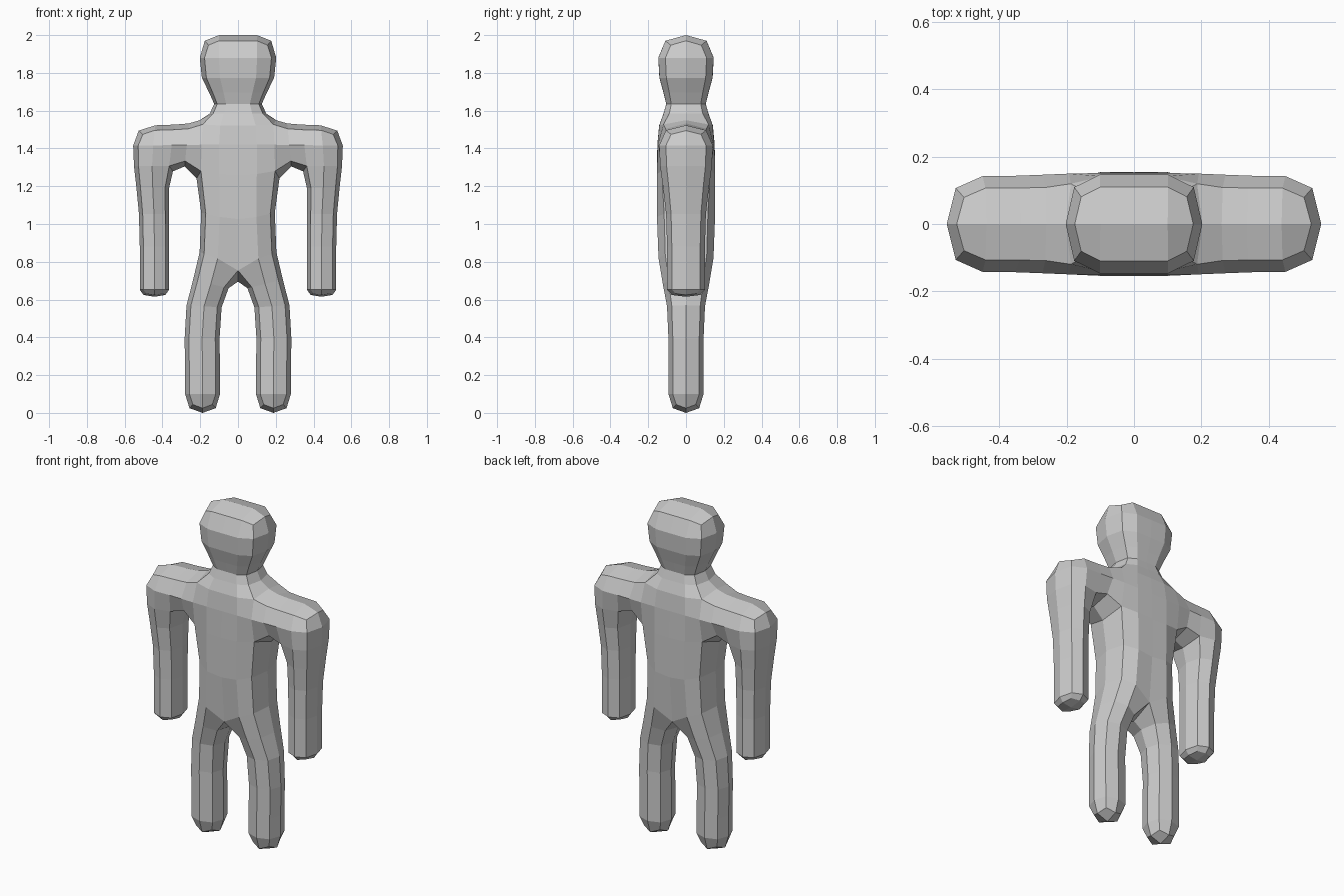
import bpy
import bmesh

if "Cube" in bpy.data.objects:
    bpy.data.objects.remove(bpy.data.objects["Cube"])

# Control cage of the right half: name -> (x, half depth, z)
P = {
    # centre line, crotch to crown
    "c0": (0, .15, .73), "a0": (0, .155, 1.3), "r0": (0, .15, 1.54),
    "n0": (0, .09, 1.63), "m0": (0, .15, 1.76), "t0": (0, .145, 2.0),
    # hip, armpit, shoulder root, neck, cheek, crown
    "c1": (.19, .155, .82), "a1": (.20, .155, 1.3), "r1": (.20, .145, 1.54),
    "n1": (.10, .09, 1.63), "m1": (.205, .145, 1.76), "t1": (.20, .145, 2.0),
    # shoulder block
    "bi": (.365, .142, 1.31), "bo": (.555, .142, 1.31),
    "si": (.32, .142, 1.525), "so": (.555, .142, 1.52),
}
# limb rings: inner x, outer x, half depth, z
RINGS = {
    "leg": [(.10, .285, .093, .59), (.095, .28, .093, .2), (.095, .28, .093, 0)],
    "arm": [(.365, .52, .1, 1.07), (.365, .52, .1, .69), (.365, .52, .1, .615)],
}

# torso, neck, head and shoulder panels
panels = [("c0", "c1", "a1", "a0"), ("a0", "a1", "r1", "r0"),
          ("r0", "r1", "n1", "n0"), ("n0", "n1", "m1", "m0"),
          ("m0", "m1", "t1", "t0"), ("a1", "bi", "si", "r1"),
          ("bi", "bo", "so", "si")]

# limbs grow downward from the torso bottom and the shoulder block
for limb, (inner, outer) in {"leg": ("c0", "c1"), "arm": ("bi", "bo")}.items():
    for k, (xi, xo, y, z) in enumerate(RINGS[limb]):
        ni, no = f"{limb}_in{k}", f"{limb}_out{k}"
        P[ni], P[no] = (xi, y, z), (xo, y, z)
        panels.append((ni, no, outer, inner))
        inner, outer = ni, no

# front and back panels, with walls along the open outline
bm = bmesh.new()
front = {n: bm.verts.new((x, -y, z)) for n, (x, y, z) in P.items()}
back = {n: bm.verts.new((x, y, z)) for n, (x, y, z) in P.items()}
edges = {}
for q in panels:
    bm.faces.new([front[n] for n in q])
    bm.faces.new([back[n] for n in reversed(q)])
    for a, b in zip(q, q[1:] + q[:1]):
        edges.setdefault(frozenset((a, b)), []).append((a, b))
for uses in edges.values():
    a, b = uses[0]
    if len(uses) == 1 and (P[a][0] > 0 or P[b][0] > 0):
        bm.faces.new((front[b], front[a], back[a], back[b]))
bm.normal_update()

mesh = bpy.data.meshes.new("body")
bm.to_mesh(mesh)
bm.free()
body = bpy.data.objects.new("body", mesh)
bpy.context.collection.objects.link(body)

# mirror the half and round it once, keeping flat facets
mirror = body.modifiers.new("mirror", "MIRROR")
mirror.use_clip = True
mirror.merge_threshold = .001
sub = body.modifiers.new("rounding", "SUBSURF")
sub.levels = sub.render_levels = 1
sub.use_limit_surface = False

grey = bpy.data.materials.new("light_grey")
grey.diffuse_color = (.6, .6, .6, 1)
grey.use_nodes = True
grey.node_tree.nodes["Principled BSDF"].inputs["Base Color"].default_value = grey.diffuse_color
mesh.materials.append(grey)
